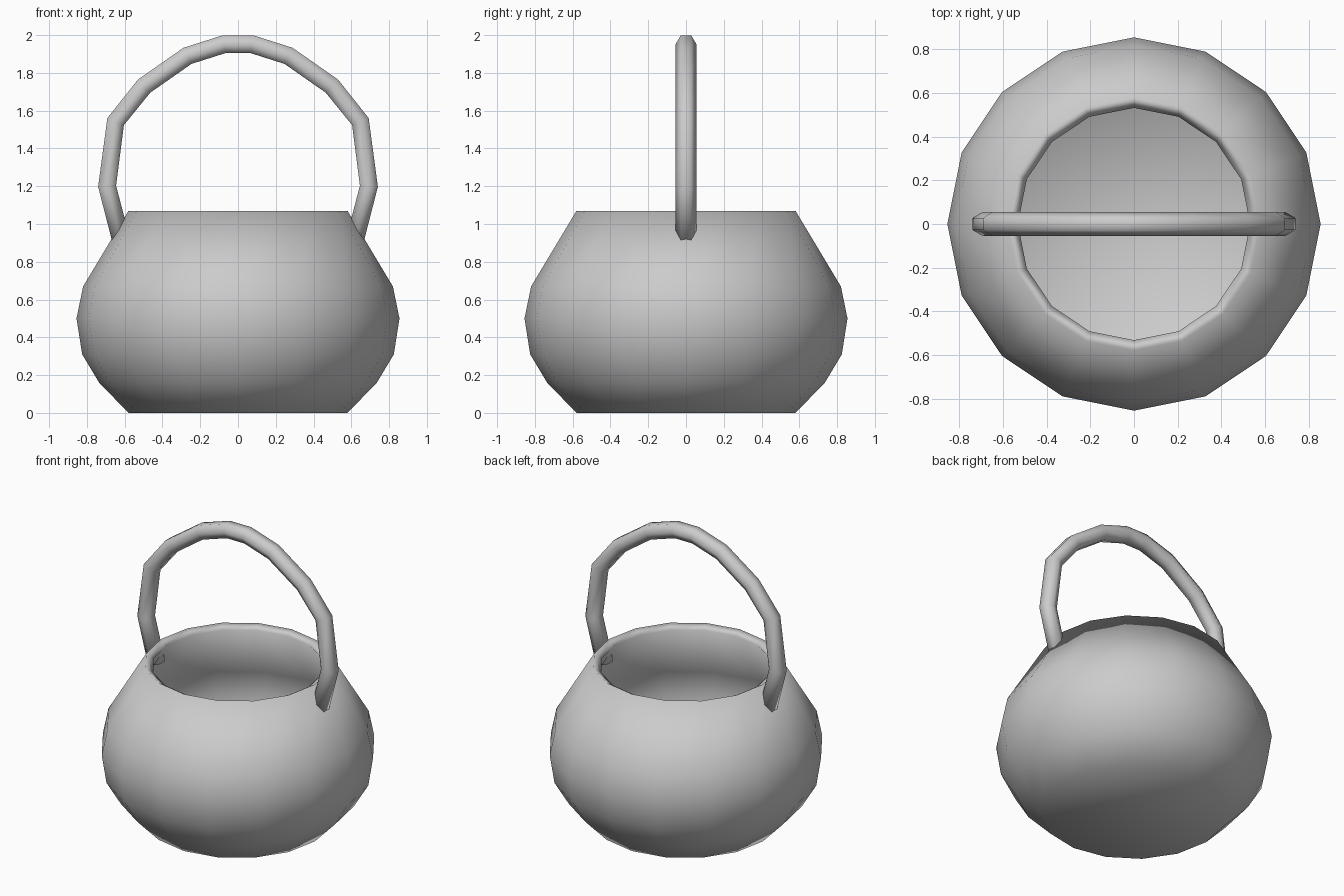
import bpy
import bmesh
from math import cos, sin, pi
from mathutils import Vector

if "Cube" in bpy.data.objects:
    bpy.data.objects.remove(bpy.data.objects["Cube"], do_unlink=True)

GREY = 0.6
grey = bpy.data.materials.new("plain grey")
grey.use_nodes = True
grey.diffuse_color = (GREY, GREY, GREY, 1)
grey.node_tree.nodes["Principled BSDF"].inputs["Base Color"].default_value = (GREY, GREY, GREY, 1)


def ring(center, u, v, radius, sides):
    """Points around a center, counted from direction u towards v."""
    angles = [2 * pi * i / sides for i in range(sides)]
    return [center + radius * (u * cos(a) + v * sin(a)) for a in angles]


def skin(name, rings, cap_end):
    """Join successive rings with quads, close the ends and shade smooth."""
    bm = bmesh.new()
    loops = [[bm.verts.new(p) for p in r] for r in rings]
    for low, high in zip(loops, loops[1:]):
        n = len(low)
        for i in range(n):
            j = (i + 1) % n
            bm.faces.new((low[i], low[j], high[j], high[i]))
    bm.faces.new(loops[0][::-1])
    if cap_end:
        bm.faces.new(loops[-1])
    for face in bm.faces:
        face.smooth = True
    mesh = bpy.data.meshes.new(name)
    bm.to_mesh(mesh)
    bm.free()
    mesh.materials.append(grey)
    obj = bpy.data.objects.new(name, mesh)
    bpy.context.collection.objects.link(obj)
    return obj


X, Y, Z = Vector((1, 0, 0)), Vector((0, 1, 0)), Vector((0, 0, 1))

# Round pot body: open at the top, given wall thickness inwards
profile = [(0.58, 0), (0.735, 0.16), (0.825, 0.31), (0.855, 0.5), (0.82, 0.67), (0.58, 1.07)]
body = skin("pot_body", [ring(Z * z, X, Y, r, 16) for r, z in profile], False)
wall = body.modifiers.new("wall", "SOLIDIFY")
wall.thickness = 0.055
wall.offset = -1
wall.use_even_offset = True

# Arched handle: six-sided tube along a mirrored path
half = [(0.615, 0.9), (0.693, 1.2), (0.648, 1.542), (0.497, 1.73), (0.268, 1.89), (0.073, 1.952)]
path = [Vector((x, 0, z)) for x, z in half]
path += [Vector((-p.x, 0, p.z)) for p in reversed(path)]
rings = []
for i, p in enumerate(path):
    before, after = path[max(i - 1, 0)], path[min(i + 1, len(path) - 1)]
    # Average the two segment directions at each bend
    tangent = ((p - before).normalized() + (after - p).normalized()).normalized()
    rings.append(ring(p, Y, tangent.cross(Y), 0.055, 6))
skin("handle", rings, True)
